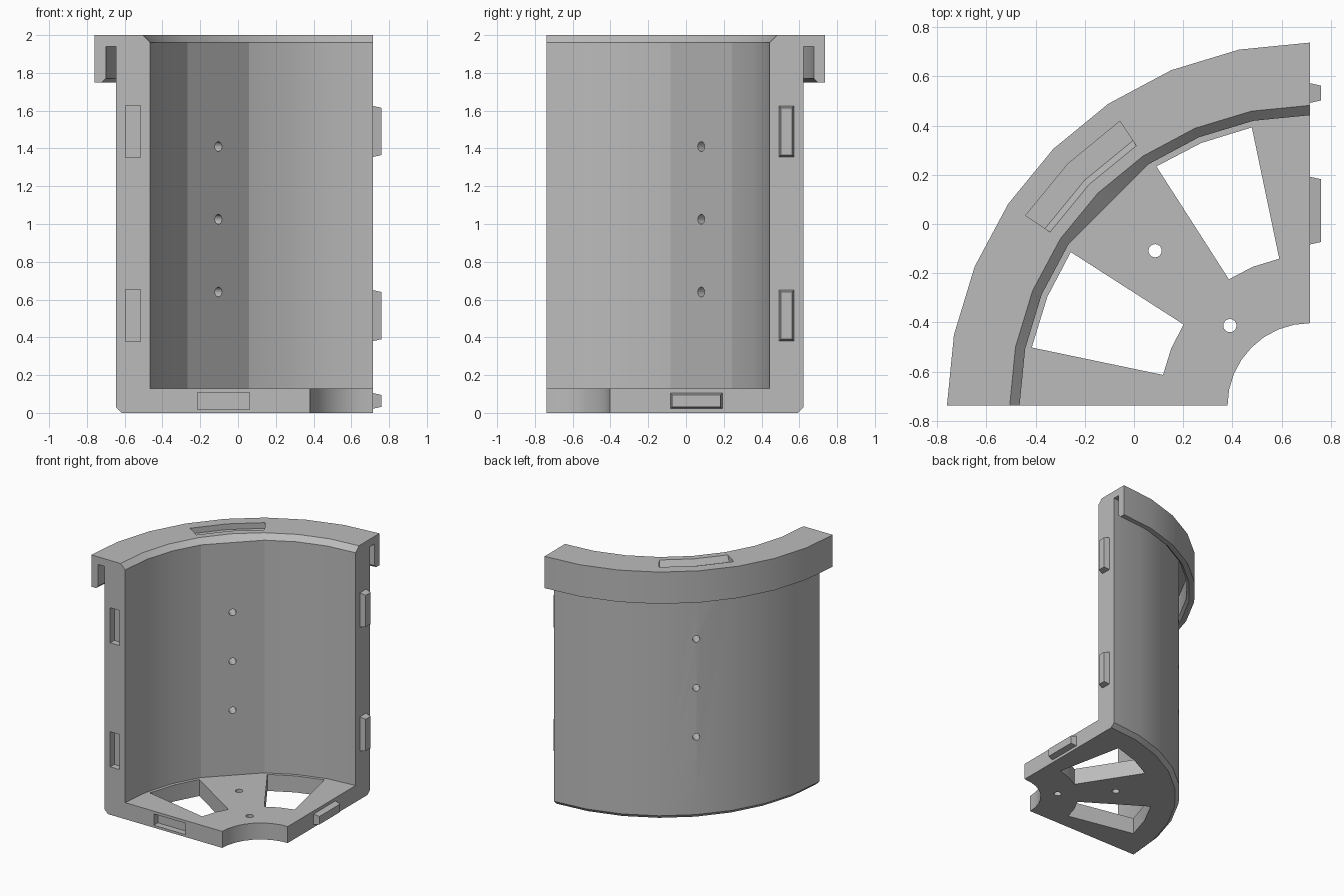
import bpy, bmesh
from math import cos, sin, pi, radians

if "Cube" in bpy.data.objects:
    bpy.data.objects.remove(bpy.data.objects["Cube"], do_unlink=True)

CX, CY = 0.715, -0.738          # axis of the quarter ring
SEG = 8

grey = bpy.data.materials.new("plain grey")
grey.use_nodes = True
grey.diffuse_color = (0.5, 0.5, 0.5, 1)
grey.node_tree.nodes["Principled BSDF"].inputs["Base Color"].default_value = (0.5, 0.5, 0.5, 1)


def polar(r, deg):
    a = radians(deg)
    return CX - r * cos(a), CY + r * sin(a)


def loft(bm, rings):
    """Closed solid through a list of equally sized point rings."""
    loops = [[bm.verts.new(p) for p in ring] for ring in rings]
    n = len(loops[0])
    for a, b in zip(loops, loops[1:]):
        for i in range(n):
            j = (i + 1) % n
            bm.faces.new((a[i], a[j], b[j], b[i]))
    bm.faces.new(loops[0][::-1])
    bm.faces.new(loops[-1])


def prism(bm, pts, z0, z1):
    loft(bm, [[(x, y, z) for x, y in pts] for z in (z0, z1)])


def make(name, bm):
    bmesh.ops.recalc_face_normals(bm, faces=bm.faces[:])
    mesh = bpy.data.meshes.new(name)
    bm.to_mesh(mesh)
    bm.free()
    mesh.materials.append(grey)
    ob = bpy.data.objects.new(name, mesh)
    bpy.context.collection.objects.link(ob)
    return ob


# Quarter shell: floor, wall and hooked rim from one swept profile
INNER = 1.18
profile = [(0.335, 0), (1.33, 0), (1.36, 0.03), (1.36, 1.94), (1.415, 1.94),
           (1.415, 1.77), (1.435, 1.75), (1.475, 1.75), (1.475, 2),
           (1.22, 2), (INNER, 1.96), (INNER, 0.13), (0.335, 0.13)]
bm = bmesh.new()
rings = []
for k in range(SEG + 1):
    ring = []
    for r, z in profile:
        if r == INNER and k == SEG // 2:      # flat strip in the middle of the wall
            r *= cos(pi / 2 / SEG)
        ring.append((*polar(r, 90 * k / SEG), z))
    rings.append(ring)
loft(bm, rings)
shell = make("quarter_shell", bm)

# Cutters
bm = bmesh.new()

# Floor windows
for angles in ((11.8, 22.5, 32.7), (57.3, 67.5, 78.2)):
    pts = [polar(1.155, a) for a in angles] + [polar(0.61, a) for a in angles[::-1]]
    prism(bm, pts, -0.1, 0.2)

# Floor screw holes
for r in (0.89, 0.46):
    x, y = polar(r, 45)
    prism(bm, [(x + 0.027 * cos(t * pi / 8), y + 0.027 * sin(t * pi / 8))
               for t in range(16)], -0.1, 0.2)

# Wall screw holes, drilled along the radius
for z in (0.64, 1.025, 1.41):
    loft(bm, [[(*[c + o * 0.026 * cos(t * pi / 8) for c, o in
                  zip(polar(r, 45), (sin(pi / 4), cos(pi / 4)))],
                z + 0.026 * sin(t * pi / 8)) for t in range(16)]
              for r in (1.0, 1.5)])

# Rim slot with a sloped inner side
arc = (33.75, 45, 56.25)
loft(bm, [[(*polar(1.39, a), z) for a in arc] + [(*polar(r, a), z) for a in arc[::-1]]
          for r, z in ((1.295, 1.955), (1.27, 2.0), (1.27, 2.1))])

# Joints: (radius range, height range), as pockets in front and tabs on the side
joints = [(1.23, 1.31, 1.355, 1.625), (1.23, 1.31, 0.38, 0.65), (0.655, 0.93, 0.022, 0.105)]
for r0, r1, z0, z1 in joints:
    prism(bm, [(CX - r, CY + d) for r, d in
               ((r0, -0.1), (r1, -0.1), (r1, 0.05), (r0, 0.05))], z0 - 0.003, z1 + 0.003)
cutter = make("cutter", bm)
cutter.hide_render = True

mod = shell.modifiers.new("cuts", "BOOLEAN")
mod.operation, mod.solver, mod.object = "DIFFERENCE", "EXACT", cutter
bpy.ops.object.select_all(action="DESELECT")
bpy.context.view_layer.objects.active = shell
shell.select_set(True)
bpy.ops.object.modifier_apply(modifier=mod.name)
bpy.data.objects.remove(cutter, do_unlink=True)
bpy.ops.object.shade_smooth_by_angle(angle=radians(15))

# Tapered tabs on the side face
for name, (r0, r1, z0, z1) in zip(("upper_tab", "lower_tab", "floor_tab"), joints):
    bm = bmesh.new()
    loft(bm, [[(x, CY + r, z) for r, z in
               ((r0 + t, z0 + t), (r1 - t, z0 + t), (r1 - t, z1 - t), (r0 + t, z1 - t))]
              for x, t in ((CX - 0.01, 0), (CX, 0), (0.76, 0.01))])
    make(name, bm)
